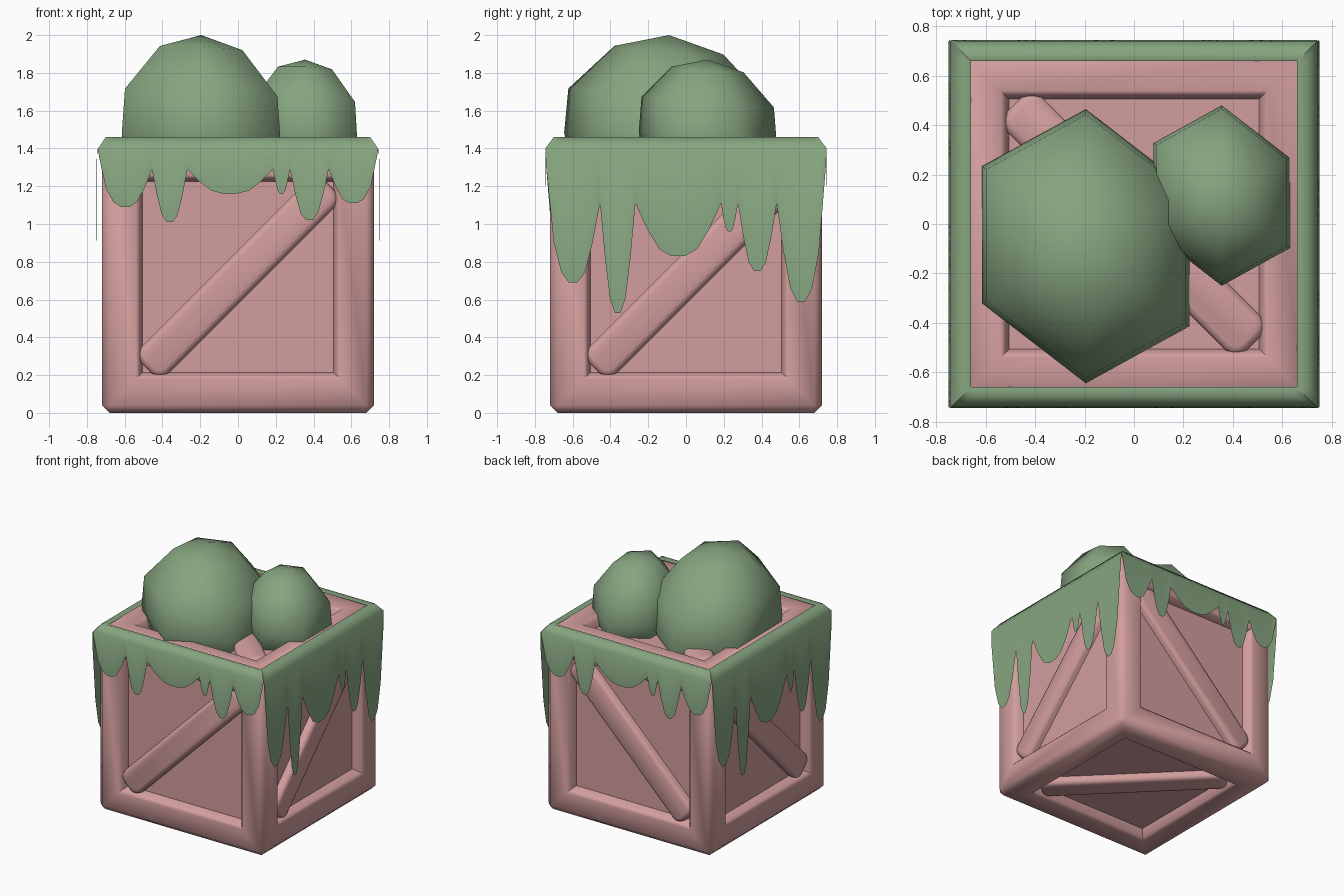
import bpy, bmesh, math
from mathutils import Matrix, Vector

cube = bpy.data.objects.get("Cube")
if cube:
    bpy.data.objects.remove(cube, do_unlink=True)


def material(name, rgb):
    m = bpy.data.materials.new(name)
    m.use_nodes = True
    m.diffuse_color = (*rgb, 1)
    m.node_tree.nodes["Principled BSDF"].inputs["Base Color"].default_value = (*rgb, 1)
    return m


PINK = material("dusty_pink", (0.65, 0.34, 0.34))
GREEN = material("moss_green", (0.24, 0.375, 0.215))


def add_object(name, bm, mat, angle):
    mesh = bpy.data.meshes.new(name)
    bm.to_mesh(mesh)
    bm.free()
    mesh.materials.append(mat)
    ob = bpy.data.objects.new(name, mesh)
    bpy.context.collection.objects.link(ob)
    bpy.ops.object.select_all(action='DESELECT')
    ob.select_set(True)
    bpy.context.view_layer.objects.active = ob
    bpy.ops.object.shade_smooth_by_angle(angle=math.radians(angle))
    return ob


# Crate body: chamfered cube with a recessed panel on all six sides
HALF = 0.72
bm = bmesh.new()
bmesh.ops.create_cube(bm, size=2 * HALF)
bmesh.ops.bevel(bm, geom=bm.edges[:], offset=0.04, segments=1, affect='EDGES')
panels = sorted(bm.faces, key=lambda f: f.calc_area())[-6:]
for thickness, depth in ((0.14, 0), (0.02, -0.02), (0.015, -0.06)):
    bmesh.ops.inset_individual(bm, faces=panels, thickness=thickness,
                               depth=depth, use_even_offset=True)
bmesh.ops.translate(bm, verts=bm.verts, vec=(0, 0, HALF))
add_object("crate_body", bm, PINK, 50)


# Diagonal braces: each passes through the crate and shows on two opposite sides
def brace(name, along, through):
    bm = bmesh.new()
    bmesh.ops.create_cube(bm, size=1)
    bmesh.ops.scale(bm, verts=bm.verts, vec=(1.37, 0.2, 1.4))
    ends = [e for e in bm.edges if abs(e.verts[0].co.z - e.verts[1].co.z) > 1]
    bmesh.ops.bevel(bm, geom=ends, offset=0.065, segments=3, profile=0.5, affect='EDGES')
    rims = [e for e in bm.edges if abs(e.verts[0].co.z - e.verts[1].co.z) < 0.01]
    bmesh.ops.bevel(bm, geom=rims, offset=0.03, segments=2, profile=0.5, affect='EDGES')
    a, t = Vector(along).normalized(), Vector(through)
    rot = Matrix((a, t.cross(a), t)).transposed().to_4x4()
    bm.transform(Matrix.Translation((0, 0, HALF)) @ rot)
    add_object(name, bm, PINK, 50)


brace("front_back_brace", (1, 0, 1), (0, 1, 0))
brace("side_brace", (0, 1, 1), (1, 0, 0))
brace("top_bottom_brace", (1, -1, 0), (0, 0, 1))

# Dripping coat: rim over each top edge, then a sheet with rounded drips
GAPS = (-0.74, -0.455, -0.268, 0.185, 0.275, 0.48, 0.74)
DRIP = ((0, 0), (0.14, 0.5), (0.28, 0.87), (0.42, 1), (0.58, 1), (0.72, 0.87), (0.86, 0.5))


def coat(name, turn, out, top, depths, corner):
    edge = []
    for i, depth in enumerate(depths):
        a, b = GAPS[i], GAPS[i + 1]
        edge += [(a + (b - a) * t, top - depth * f) for t, f in DRIP]
    edge[0] = (GAPS[0], corner)
    edge.append((GAPS[-1], corner))
    bm = bmesh.new()
    columns = []
    for x, z in edge:
        rows = [(0.66, 1.45), (0.70, 1.46), (out, 1.40)]
        col = [bm.verts.new((x * r / 0.74, -r, h)) for r, h in rows]
        col.append(bm.verts.new((x, -out - 0.005, z)))
        columns.append(col)
    for c, d in zip(columns, columns[1:]):
        for k in range(3):
            bm.faces.new((c[k], c[k + 1], d[k + 1], d[k]))
    bm.transform(Matrix.Rotation(math.radians(turn), 4, 'Z'))
    add_object(name, bm, GREEN, 180)


SHORT = (0.2, 0.28, 0.13, 0.13, 0.27, 0.18)
LONG = (0.42, 0.58, 0.28, 0.15, 0.36, 0.52)
coat("front_drips", 0, 0.74, 1.29, SHORT, 1.38)
coat("back_drips", 180, 0.74, 1.29, SHORT, 1.38)
coat("left_drips", 90, 0.745, 1.11, LONG, 1.3)
coat("right_drips", 270, 0.745, 1.11, LONG, 1.3)


# Lumps: six-sided domes, leaning slightly, sunk into the crate top
def lump(name, apex, rx, ry, drops):
    bm = bmesh.new()
    tip = bm.verts.new((0, 0, 0))
    rings = []
    for ratio, drop in drops:
        ring = []
        for k in range(6):
            a = math.radians(90 + 60 * k)
            x, y = rx * ratio * math.cos(a), ry * ratio * math.sin(a)
            ring.append(bm.verts.new((x, y - 0.11 * x, -drop - 0.05 * x - 0.08 * y)))
        rings.append(ring)
    for k in range(6):
        n = (k + 1) % 6
        bm.faces.new((tip, rings[0][k], rings[0][n]))
        for upper, lower in zip(rings, rings[1:]):
            bm.faces.new((upper[k], lower[k], lower[n], upper[n]))
    bm.faces.new(rings[-1][::-1])
    bmesh.ops.translate(bm, verts=bm.verts, vec=apex)
    add_object(name, bm, GREEN, 180)


lump("large_lump", (-0.195, -0.09, 2.0), 0.485, 0.555,
     ((0.52, 0.08), (0.96, 0.325), (1, 0.56), (0.93, 0.75)))
lump("small_lump", (0.355, 0.115, 1.87), 0.318, 0.365,
     ((0.52, 0.052), (0.96, 0.225), (1, 0.41), (0.93, 0.6)))
